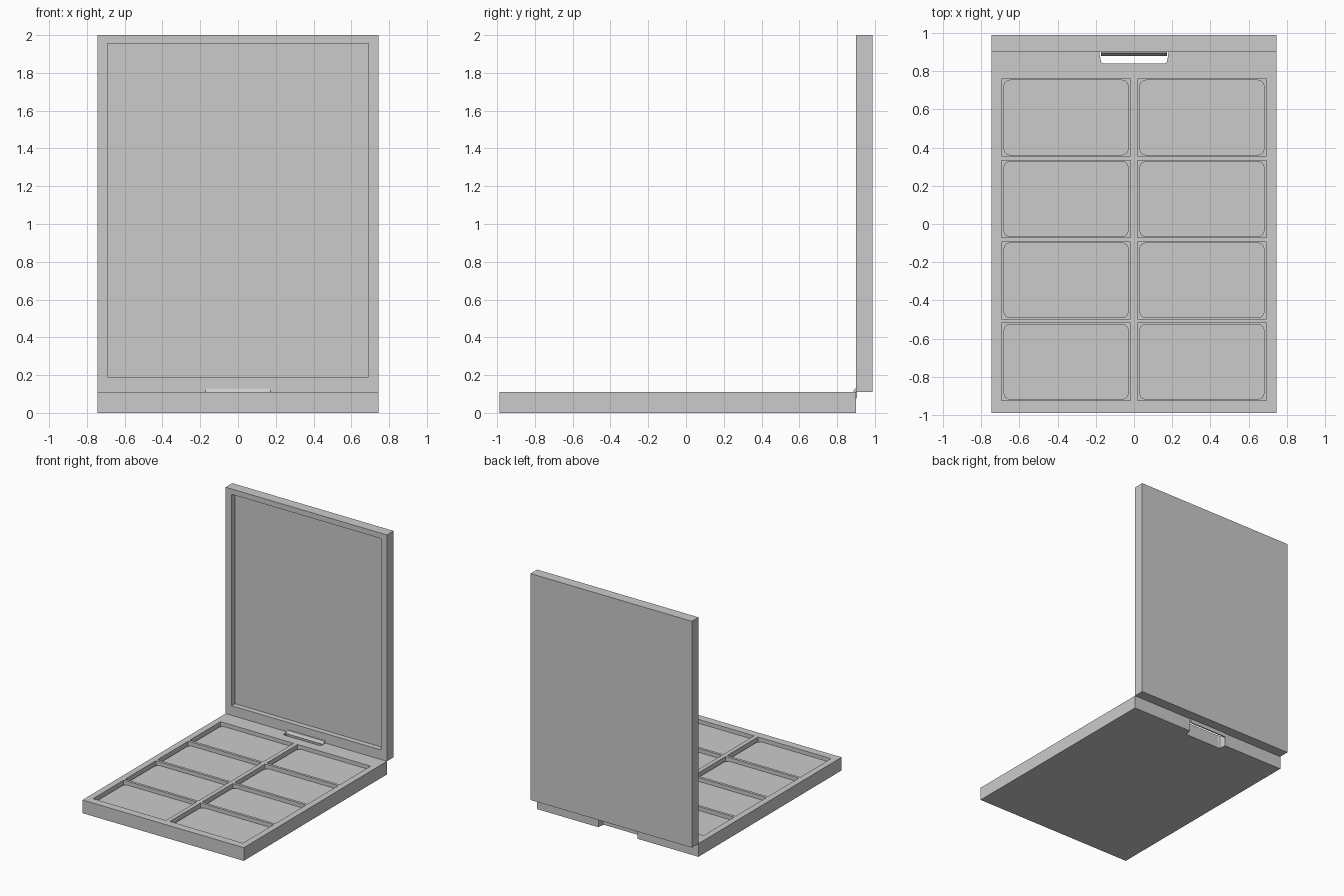
import bpy, bmesh, math
from mathutils import Vector

if "Cube" in bpy.data.objects:
    bpy.data.objects.remove(bpy.data.objects["Cube"])


def finish(bm, name):
    bmesh.ops.recalc_face_normals(bm, faces=bm.faces)
    me = bpy.data.meshes.new(name)
    bm.to_mesh(me)
    bm.free()
    ob = bpy.data.objects.new(name, me)
    bpy.context.collection.objects.link(ob)
    return ob


def prism(bm, pts, offset):
    """Extrude a closed 3D outline by an offset vector."""
    face = bm.faces.new([bm.verts.new(p) for p in pts])
    new = bmesh.ops.extrude_face_region(bm, geom=[face])["geom"]
    bmesh.ops.translate(bm, vec=Vector(offset),
                        verts=[v for v in new if isinstance(v, bmesh.types.BMVert)])


def box(bm, x0, x1, y0, y1, z0, z1):
    prism(bm, [(x0, y0, z0), (x1, y0, z0), (x1, y1, z0), (x0, y1, z0)],
          (0, 0, z1 - z0))


def rounded(x0, x1, y0, y1, r, z, n=4):
    pts = []
    corners = [(x1 - r, y1 - r), (x0 + r, y1 - r), (x0 + r, y0 + r), (x1 - r, y0 + r)]
    for q, (cx, cy) in enumerate(corners):
        for i in range(n + 1):
            a = math.radians(90 * (q + i / n))
            pts.append((cx + r * math.cos(a), cy + r * math.sin(a), z))
    return pts


def cut(ob, cutter):
    cutter.hide_render = True
    mod = ob.modifiers.new("cut", 'BOOLEAN')
    mod.operation = 'DIFFERENCE'
    mod.solver = 'EXACT'
    mod.object = cutter
    bpy.context.view_layer.objects.active = ob
    bpy.ops.object.modifier_apply(modifier="cut")
    bpy.data.objects.remove(cutter)


W, BACK, TOP = 0.745, 0.988, 0.11
HINGE_Y = 0.90
cells = [(x0, x1, yc - 0.202, yc + 0.202)
         for x0, x1 in ((-0.693, -0.018), (0.018, 0.693))
         for yc in (0.557, 0.131, -0.295, -0.721)]

# Base tray with eight pockets and a hinge notch
bm = bmesh.new()
box(bm, -W, W, -BACK, HINGE_Y, 0, TOP)
base = finish(bm, "base_tray")
bm = bmesh.new()
for c in cells:
    box(bm, *c, 0.05, 0.2)
prism(bm, [(-0.18, 0.95, -0.1), (-0.18, 0.89, -0.1), (-0.172, 0.847, -0.1),
           (-0.16, 0.84, -0.1), (0.16, 0.84, -0.1), (0.172, 0.847, -0.1),
           (0.18, 0.89, -0.1), (0.18, 0.95, -0.1)], (0, 0, 0.4))
cut(base, finish(bm, "tray_cutter"))

# Round-cornered pans sitting in the pockets
for i, (x0, x1, y0, y1) in enumerate(cells):
    bm = bmesh.new()
    prism(bm, rounded(x0 + 0.01, x1 - 0.01, y0 + 0.004, y1 - 0.004, 0.035, 0.045),
          (0, 0, 0.035))
    finish(bm, f"pan_{i + 1}")

# Upright lid with a recessed mirror panel
bm = bmesh.new()
box(bm, -W, W, HINGE_Y, BACK, TOP, 2.0)
lid = finish(bm, "lid")
bm = bmesh.new()
box(bm, -0.69, 0.69, 0.8, HINGE_Y + 0.045, 0.19, 1.955)
cut(lid, finish(bm, "mirror_cutter"))

# Hinge tab reaching from the lid into the notch
bm = bmesh.new()
profile = [(0.905, 0.13), (0.894, 0.128), (0.888, 0.115), (0.88, 0.105),
           (0.884, 0.085), (0.897, 0.075), (0.905, 0.078)]
prism(bm, [(-0.173, y, z) for y, z in profile], (0.346, 0, 0))
finish(bm, "hinge_tab")
